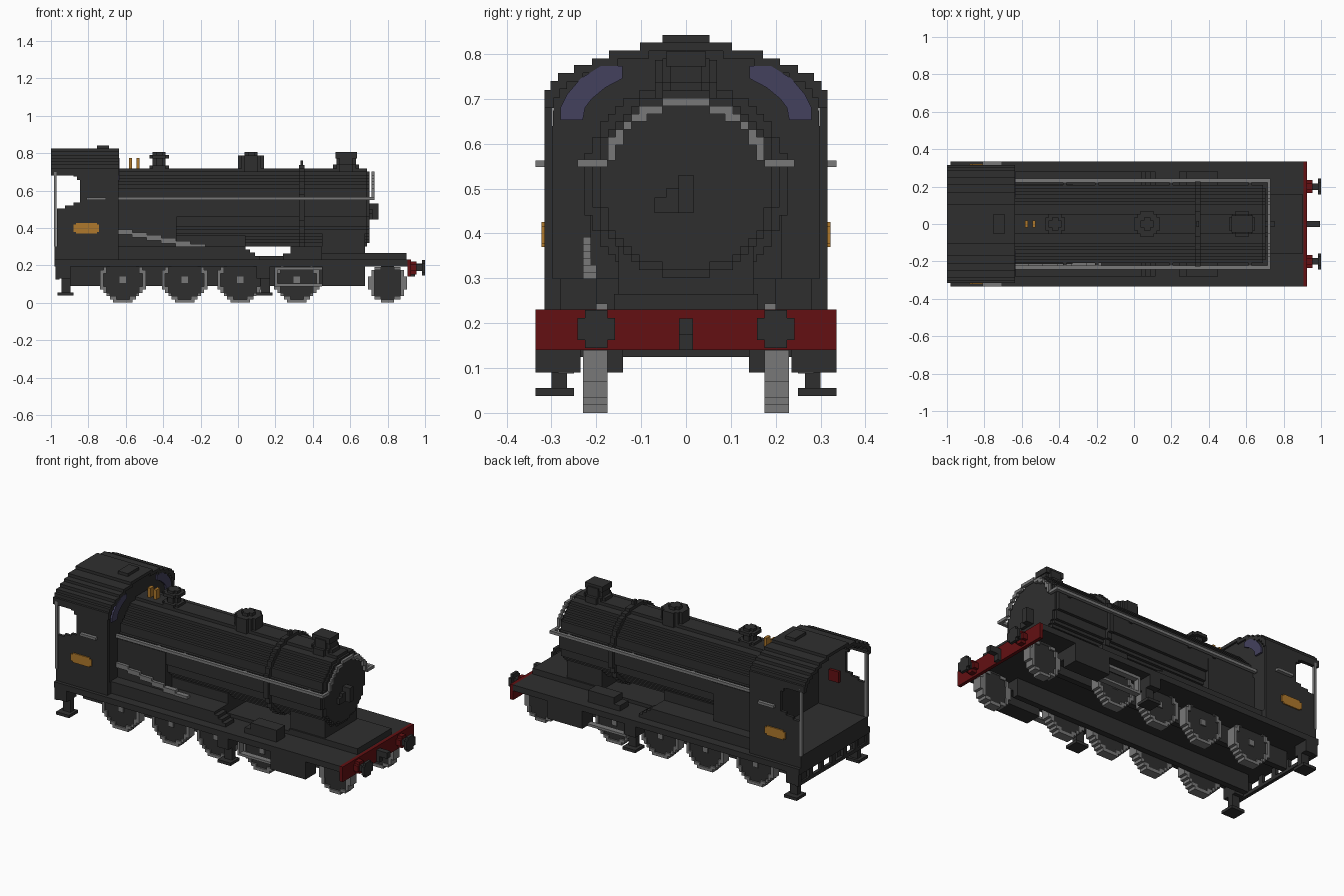
import bpy, bmesh, math

cube = bpy.data.objects.get("Cube")
if cube:
    bpy.data.objects.remove(cube, do_unlink=True)

V = 0.0174  # size of one block step


def material(name, rgb):
    m = bpy.data.materials.new(name)
    m.use_nodes = True
    m.diffuse_color = (*rgb, 1)
    bsdf = m.node_tree.nodes["Principled BSDF"]
    bsdf.inputs["Base Color"].default_value = (*rgb, 1)
    bsdf.inputs["Roughness"].default_value = 0.8
    return m


BLACK = material("black_paint", (0.028, 0.028, 0.028))
STEEL = material("grey_steel", (0.19, 0.19, 0.19))
RED = material("dark_red", (0.125, 0.005, 0.006))
BRASS = material("brass", (0.43, 0.19, 0.025))
GLASS = material("blue_glass", (0.056, 0.052, 0.11))


def prism(name, loops, axis, a0, a1, mat):
    """Extrude flat outlines along an axis; outlines are in the two other axes."""
    bm = bmesh.new()
    place = {"x": lambda p, a: (a, p[0], p[1]),
             "y": lambda p, a: (p[0], a, p[1]),
             "z": lambda p, a: (p[0], p[1], a)}[axis]
    for loop in loops:
        lo = [bm.verts.new(place(p, a0)) for p in loop]
        hi = [bm.verts.new(place(p, a1)) for p in loop]
        bm.faces.new(lo)
        bm.faces.new(hi)
        n = len(loop)
        for i in range(n):
            j = (i + 1) % n
            bm.faces.new((lo[i], lo[j], hi[j], hi[i]))
    bmesh.ops.recalc_face_normals(bm, faces=bm.faces)
    me = bpy.data.meshes.new(name)
    bm.to_mesh(me)
    bm.free()
    me.materials.append(mat)
    ob = bpy.data.objects.new(name, me)
    bpy.context.collection.objects.link(ob)
    return ob


def rect(u0, u1, v0, v1):
    return [(u0, v0), (u1, v0), (u1, v1), (u0, v1)]


def box(name, x, y, z, mat=BLACK):
    return prism(name, [rect(*x, *y)], "z", z[0], z[1], mat)


def pair(name, x, y, z, mat=BLACK):
    """Same box on the left and right side."""
    box("left_" + name, x, y, z, mat)
    box("right_" + name, x, (-y[1], -y[0]), z, mat)


def half_arc(n, from_row=None):
    """Right-hand stepped edge of a circle n steps in radius, bottom to top."""
    pts = []
    for i in range(-n if from_row is None else from_row, n):
        w = max(1, round(math.sqrt(n * n - (i + 0.5) ** 2))) * V
        for p in ((w, i * V), (w, (i + 1) * V)):
            if not (pts and pts[-1] == p):
                pts.append(p)
    return pts


def disc(name, c, n, axis, a0, a1, mat=BLACK):
    edge = half_arc(n)
    loop = edge + [(-u, v) for u, v in reversed(edge)]
    return prism(name, [[(c[0] + u, c[1] + v) for u, v in loop]], axis, a0, a1, mat)


def ring(name, c, n_out, n_in, axis, a0, a1, mat, from_row=None):
    out, inn = half_arc(n_out, from_row), half_arc(n_in, from_row)
    low = [] if from_row is not None else [(0, -n_out * V)]
    mid = [] if from_row is not None else [(0, -n_in * V)]
    half = low + out + [(0, n_out * V), (0, n_in * V)] + inn[::-1] + mid
    loops = [[(c[0] + s * u, c[1] + v) for u, v in half] for s in (1, -1)]
    return prism(name, loops, axis, a0, a1, mat)


# Deck, frames and front raised plate
box("running_deck", (-0.98, 0.905), (-0.335, 0.335), (0.195, 0.23))
box("front_plate", (0.45, 0.9), (-0.16, 0.16), (0.23, 0.265))
box("middle_plate", (0.03, 0.45), (-0.16, 0.16), (0.23, 0.25))
pair("frame", (-0.9, 0.68), (0.14, 0.175), (0.09, 0.195))
pair("cylinder", (0.45, 0.68), (0.235, 0.335), (0.09, 0.195))
pair("cylinder_stay", (0.45, 0.68), (0.175, 0.235), (0.14, 0.195))

# Raised side boards, stairs and sandboxes
pair("raised_board", (-0.65, 0.04), (0.10, 0.28), (0.23, 0.30))
for i in range(3):
    pair("stair_%d" % i, (0.04 + i * 0.025, 0.065 + i * 0.025), (0.2, 0.28), (0.23, 0.285 - i * V))
pair("sandbox", (0.28, 0.45), (0.2, 0.28), (0.23, 0.30))
pair("sandbox_step", (0.24, 0.28), (0.2, 0.28), (0.23, 0.262))

# Wheels
for s, side in ((1, "left"), (-1, "right")):
    for i, x in enumerate((-0.615, -0.285, 0.012, 0.315, 0.8)):
        n = 6 if i == 4 else 7
        c = (x, n * V)
        name = "%s_wheel_%d" % (side, i)
        ring(name + "_rim", c, n, n - 1, "y", s * 0.175, s * 0.23, STEEL)
        disc(name + "_disc", c, n - 1, "y", s * 0.18, s * 0.22)
        if i < 4:
            disc(name + "_hub", c, 1, "y", s * 0.176, s * 0.228, STEEL)

# Slide bars, hangers and footsteps
pair("upper_slide_bar", (0.195, 0.45), (0.25, 0.285), (0.175, 0.192), STEEL)
pair("lower_slide_bar", (0.195, 0.45), (0.25, 0.285), (0.088, 0.102), STEEL)
pair("slide_bar_end", (0.195, 0.21), (0.25, 0.285), (0.09, 0.19), STEEL)
for name, x0, x1 in (("cab", -0.965, -0.895), ("middle", 0.1, 0.17)):
    pair(name + "_step_plate", (x0, x1), (0.245, 0.335), (0.13, 0.195))
    pair(name + "_step_post", (x0 + 0.02, x1), (0.265, 0.30), (0.05, 0.13))
    pair(name + "_step_foot", (x0, x1 + 0.015), (0.25, 0.335), (0.038, 0.055))

# Rear beam with open panels
box("rear_beam_bar", (-0.975, -0.955), (-0.335, 0.335), (0.125, 0.145))
for i in range(7):
    y = -0.32 + i * 0.32 / 3
    box("rear_beam_post_%d" % i, (-0.975, -0.955), (y - 0.015, y + 0.015), (0.145, 0.195))

# Front buffer beam, buffers and hook
box("buffer_beam", (0.905, 0.925), (-0.335, 0.335), (0.14, 0.23), RED)
for s, side in ((1, "left"), (-1, "right")):
    c = (s * 0.2, 0.187)
    disc(side + "_buffer_socket", c, 2, "x", 0.925, 0.955, RED)
    disc(side + "_buffer_shank", c, 1, "x", 0.955, 0.985)
    head = [(-.042, -.025), (-.025, -.025), (-.025, -.042), (.025, -.042), (.025, -.025), (.042, -.025),
            (.042, .025), (.025, .025), (.025, .042), (-.025, .042), (-.025, .025), (-.042, .025)]
    prism(side + "_buffer_head", [[(c[0] + u, c[1] + v) for u, v in head]], "x", 0.983, 1.0, BLACK)
box("coupling_hook", (0.925, 0.995), (-0.016, 0.016), (0.175, 0.21))
box("coupling_link", (0.925, 0.945), (-0.016, 0.016), (0.14, 0.175))

# Boiler, firebox, smokebox saddle and bands
C = (0, 0.51)
disc("boiler", C, 12, "x", -0.64, 0.69)
pair("firebox_side", (-0.65, -0.33), (0.15, 0.213), (0.30, 0.53))
box("firebox_bottom", (-0.65, 0.04), (-0.15, 0.15), (0.195, 0.36))
box("smokebox_saddle", (0.45, 0.68), (-0.15, 0.15), (0.23, 0.40))
ring("boiler_band", C, 13, 12, "x", 0.325, 0.355, BLACK)
disc("smokebox_door", C, 11, "x", 0.69, 0.702)
box("door_handle", (0.70, 0.75), (-0.017, 0.017), (0.445, 0.53))
box("door_handle_arm", (0.70, 0.72), (-0.07, -0.017), (0.445, 0.48))
box("door_handle_upper_arm", (0.70, 0.72), (-0.045, -0.017), (0.48, 0.50))

# Chimney, dome and valve: stacked stepped rounds
for name, x, stack in (
        ("chimney", 0.578, ((4, 0.70, 0.738), (3, 0.738, 0.785), (3, 0.77, 0.79))),
        ("dome", 0.07, ((4, 0.70, 0.787), (2, 0.787, 0.805))),
        ("valve", -0.422, ((3, 0.70, 0.733), (2, 0.733, 0.772), (3, 0.772, 0.79), (2, 0.79, 0.805)))):
    for i, (n, z0, z1) in enumerate(stack):
        disc("%s_%d" % (name, i), (x, 0), n, "z", z0, z1)
box("chimney_cap", (0.52, 0.636), (-0.045, 0.045), (0.772, 0.805))
box("band_valve", (0.333, 0.348), (-0.015, 0.015), (0.73, 0.76))
for i, x in enumerate((-0.575, -0.535)):
    box("whistle_%d" % i, (x - 0.009, x + 0.009), (-0.018, 0.018), (0.70, 0.775), BRASS)

# Handrails with front hoop
pair("handrail", (-0.64, 0.73), (0.222, 0.242), (0.548, 0.565), STEEL)
pair("handrail_corner", (0.713, 0.73), (0.175, 0.222), (0.548, 0.565), STEEL)
ring("handrail_hoop", (0, 0.51), 11, 10, "x", 0.713, 0.73, STEEL, from_row=3)
for i, x in enumerate((-0.37, -0.2, 0.2, 0.62)):
    pair("rail_bracket_%d" % i, (x - 0.009, x + 0.009), (0.195, 0.225), (0.548, 0.562))

# Stepped reversing rod on the right side
for i in range(6):
    x = -0.645 + i * 0.078
    z = 0.392 - i * 0.0155
    box("reversing_rod_%d" % i, (x, x + 0.08), (-0.23, -0.2), (z - 0.028, z), STEEL)

# Cab floor, sides and corner poles
box("cab_floor", (-0.98, -0.64), (-0.315, 0.315), (0.23, 0.30))
side_profile = [(-.968, .23), (-.64, .23), (-.64, .72), (-.88, .72), (-.88, .675), (-.862, .675),
                (-.862, .655), (-.845, .655), (-.845, .535), (-.88, .535), (-.88, .52),
                (-.925, .52), (-.925, .505), (-.968, .505)]
plate = [(-.865, .37), (-.755, .37), (-.755, .378), (-.742, .378), (-.742, .417), (-.755, .417),
         (-.755, .426), (-.865, .426), (-.865, .417), (-.88, .417), (-.88, .378), (-.865, .378)]
for s, side in ((1, "left"), (-1, "right")):
    prism(side + "_cab_side", [side_profile], "y", s * 0.297, s * 0.315, BLACK)
    prism(side + "_brass_plate", [plate], "y", s * 0.315, s * 0.322, BRASS)
pair("cab_pole", (-0.985, -0.97), (0.298, 0.315), (0.30, 0.70), STEEL)
pair("cab_handrail", (-0.81, -0.705), (0.315, 0.335), (0.548, 0.563), STEEL)
box("cab_red_box", (-0.81, -0.745), (-0.30, -0.28), (0.465, 0.53), RED)

# Stepped roof arch: (top height, half width) per row
rows = [(0.72, 0.315), (0.74, 0.302), (0.757, 0.285), (0.775, 0.25),
        (0.79, 0.21), (0.808, 0.172), (0.825, 0.103)]
outer, inner, z = [], [], 0.68
for z1, w in rows:
    outer += [(w, z), (w, z1)]
    inner += [(w - 0.02, z - (0.018 if z > 0.7 else 0)), (w - 0.02, z1 - 0.018)]
    z = z1
arch = outer + [(-u, v) for u, v in outer[::-1]] + [(-u, v) for u, v in inner] + inner[::-1]
prism("cab_roof", [arch], "x", -1.0, -0.635, BLACK)
front = [(0.31, 0.23)] + inner[1:]
prism("cab_front_wall", [front + [(-u, v) for u, v in front[::-1]]], "x", -0.665, -0.645, BLACK)
box("roof_hatch", (-0.755, -0.69), (-0.052, 0.052), (0.82, 0.842))

# Curved cab windows, visible inside and out
pane = [(.142, .745), (.142, .773), (.19, .773), (.235, .745), (.265, .71), (.28, .68), (.28, .653),
        (.23, .653), (.225, .68), (.21, .70), (.18, .725)]
panes = [[(s * u, v) for u, v in pane] for s in (1, -1)]
prism("cab_window_outside", panes, "x", -0.645, -0.634, GLASS)
prism("cab_window_inside", panes, "x", -0.672, -0.665, GLASS)
